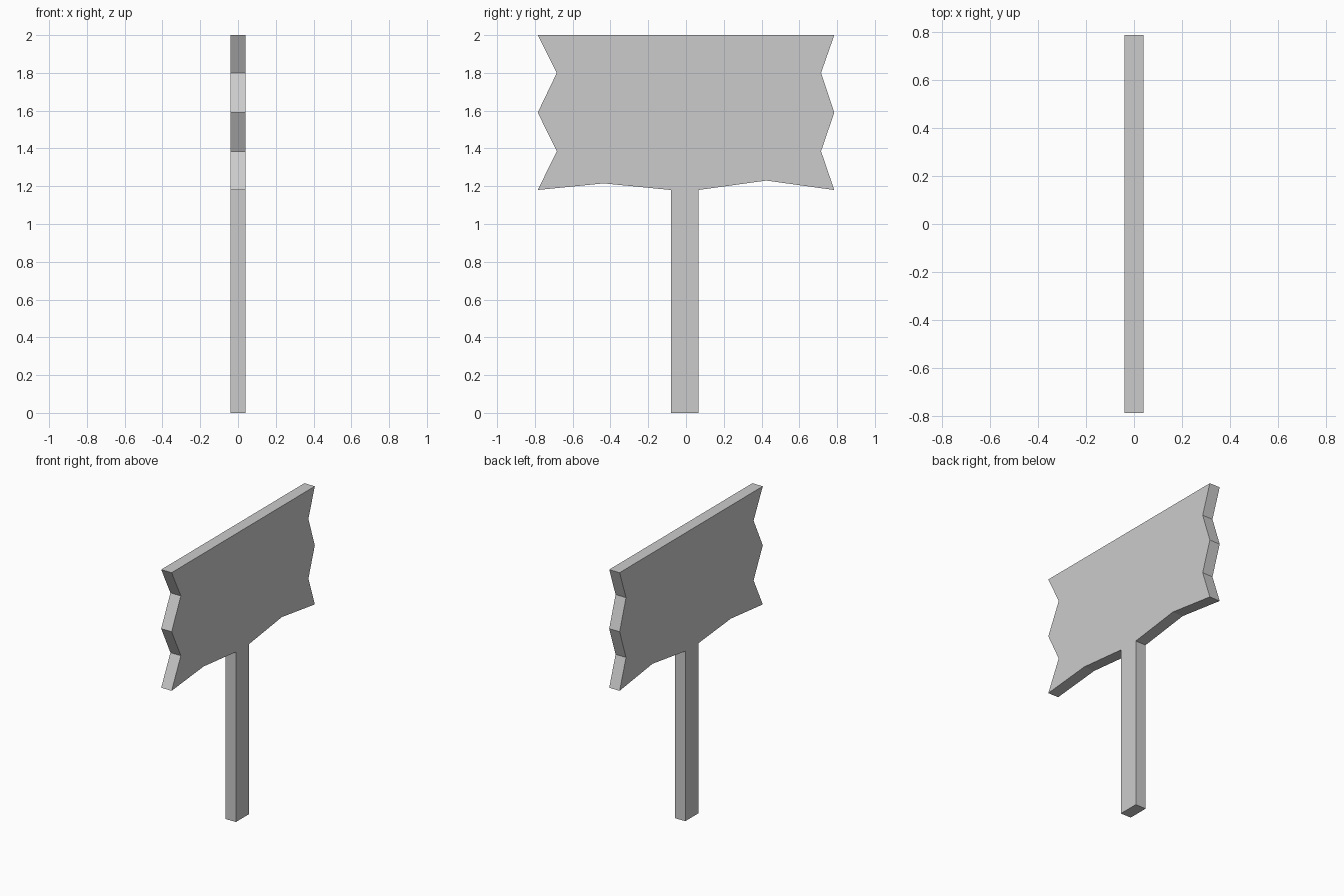
import bpy, bmesh

if "Cube" in bpy.data.objects:
    bpy.data.objects.remove(bpy.data.objects["Cube"])

HALF_THICKNESS = 0.04


def extrude_profile(name, profile):
    """Extrude a (y, z) outline along x, centred on x = 0."""
    bm = bmesh.new()
    face = bm.faces.new([bm.verts.new((-HALF_THICKNESS, y, z)) for y, z in profile])
    ext = bmesh.ops.extrude_face_region(bm, geom=[face])
    moved = [v for v in ext["geom"] if isinstance(v, bmesh.types.BMVert)]
    bmesh.ops.translate(bm, vec=(2 * HALF_THICKNESS, 0, 0), verts=moved)
    bmesh.ops.recalc_face_normals(bm, faces=bm.faces[:])
    mesh = bpy.data.meshes.new(name)
    bm.to_mesh(mesh)
    bm.free()
    obj = bpy.data.objects.new(name, mesh)
    bpy.context.collection.objects.link(obj)
    return obj


# Zigzag ends of the board, listed from bottom to top
levels = [1.18, 1.385, 1.59, 1.80, 2.0]
right_end = [(0.715 if i % 2 else 0.785, z) for i, z in enumerate(levels)]
left_end = [(-0.684 if i % 2 else -0.785, z) for i, z in enumerate(levels)]

# Post and the shallow notches on the underside of the board
post = [(-0.08, 1.18), (-0.08, 0.0), (0.065, 0.0), (0.065, 1.18)]
left_notch, right_notch = (-0.435, 1.215), (0.425, 1.23)

# One continuous slab: board and post share flush faces
extrude_profile("signpost", [left_notch] + post + [right_notch] + right_end + left_end[::-1])
